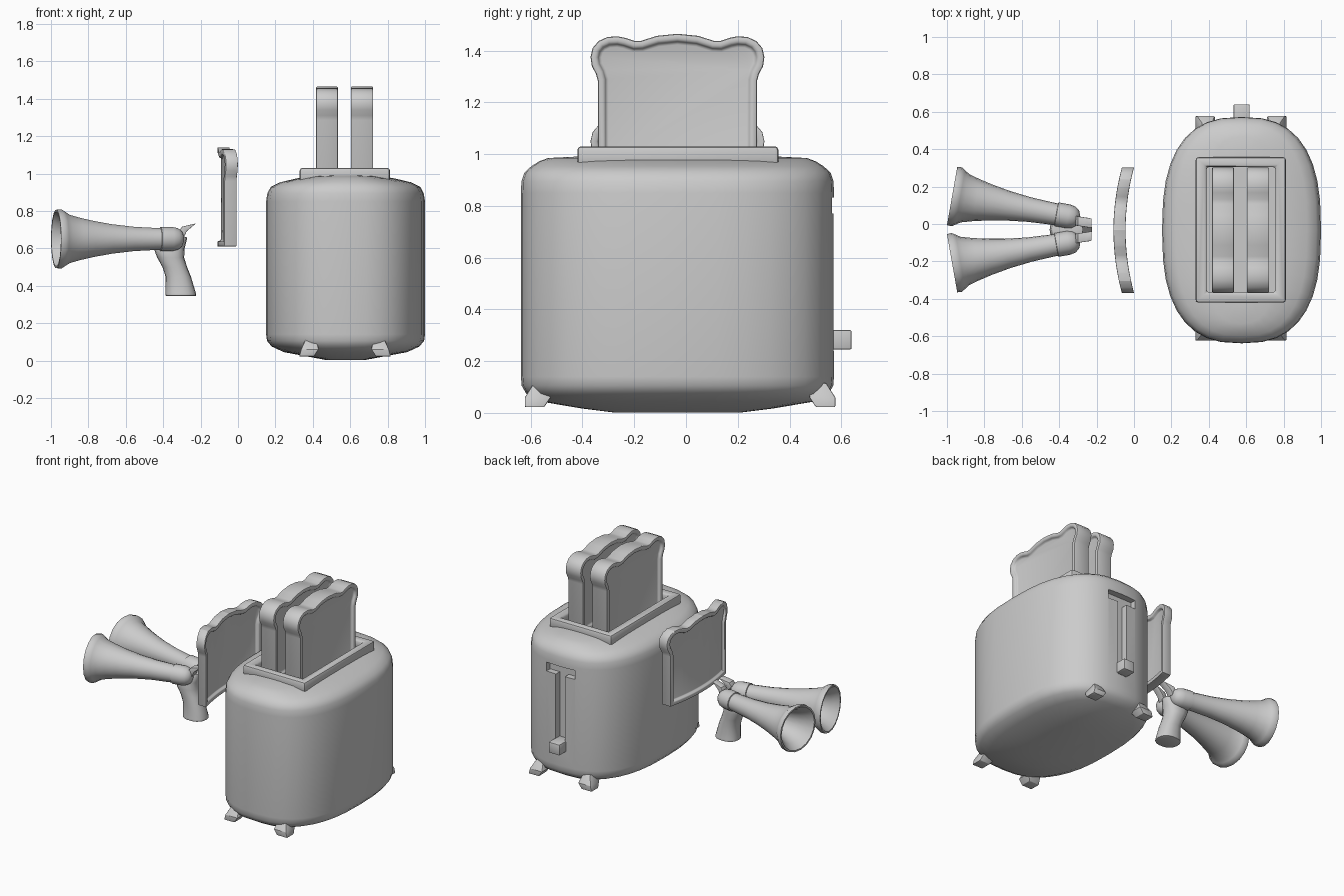
import bpy, bmesh
from math import sin, cos, pi, radians
from mathutils import Vector

if "Cube" in bpy.data.objects:
    bpy.data.objects.remove(bpy.data.objects["Cube"])

CX, CY = 0.575, -0.033


def finish(bm, name, bevel=0, cutters=(), angle=35):
    bmesh.ops.recalc_face_normals(bm, faces=bm.faces)
    me = bpy.data.meshes.new(name)
    bm.to_mesh(me)
    bm.free()
    ob = bpy.data.objects.new(name, me)
    bpy.context.collection.objects.link(ob)
    bpy.context.view_layer.objects.active = ob
    for c in cutters:
        m = ob.modifiers.new("cut", 'BOOLEAN')
        m.object, m.operation, m.solver = c, 'DIFFERENCE', 'EXACT'
        bpy.ops.object.modifier_apply(modifier=m.name)
    if bevel:
        m = ob.modifiers.new("bevel", 'BEVEL')
        m.width, m.segments, m.limit_method = bevel, 2, 'ANGLE'
        m.angle_limit = radians(50)
        bpy.ops.object.modifier_apply(modifier=m.name)
    bpy.ops.object.select_all(action='DESELECT')
    ob.select_set(True)
    bpy.ops.object.shade_smooth_by_angle(angle=radians(angle))
    return ob


def loft(rings):
    """Skin a list of equal-length point rings and cap both ends."""
    bm = bmesh.new()
    vs = [[bm.verts.new(p) for p in r] for r in rings]
    for a, b in zip(vs, vs[1:]):
        for i in range(len(a)):
            j = (i + 1) % len(a)
            bm.faces.new((a[i], a[j], b[j], b[i]))
    caps = [bm.faces.new(vs[0][::-1]), bm.faces.new(vs[-1])]
    return bm, caps


def box(x0, x1, y0, y1, z0, z1):
    return loft([[(x0, y0, z), (x1, y0, z), (x1, y1, z), (x0, y1, z)] for z in (z0, z1)])[0]


def oval(cx, cy, rx, ry, z, n, power=2.0):
    def f(t):
        return (1 if t > 0 else -1) * abs(t) ** (2 / power)
    return [(cx + rx * f(cos(2 * pi * i / n)), cy + ry * f(sin(2 * pi * i / n)), z)
            for i in range(n)]


# Cutters: bread opening and T-shaped lever slot
opening = finish(box(0.388, 0.756, -0.365, 0.305, 0.935, 1.3), "opening_cutter")
slot_stem = finish(box(CX - 0.035, CX + 0.035, 0.525, 0.7, 0.24, 0.80), "slot_stem_cutter")
slot_bar = finish(box(CX - 0.11, CX + 0.11, 0.525, 0.7, 0.77, 0.832), "slot_bar_cutter")

# Toaster body
levels = [(.10, .25, .002), (.18, .37, .017), (.33, .535, .045), (.395, .585, .075),
          (.42, .602, .105), (.425, .605, .14), (.425, .605, .85), (.418, .603, .895),
          (.40, .592, .928), (.35, .565, .953), (.27, .535, .972), (.20, .50, .985),
          (.10, .40, .99)]
bm, _ = loft([oval(CX, CY, a, b, z, 36, 2.6) for a, b, z in levels])
finish(bm, "toaster_body", cutters=(opening, slot_stem, slot_bar), angle=40)

# Collar round the opening
finish(box(0.33, 0.812, -0.42, 0.357, 0.955, 1.03), "collar", bevel=0.014, cutters=(opening,))
for c in (opening, slot_stem, slot_bar):
    c.hide_render = True
    c.hide_set(True)

# Lever
finish(box(CX - 0.043, CX + 0.043, 0.52, 0.64, 0.245, 0.32), "lever", bevel=0.006)

# Splayed feet
for sx, side in ((-1, "left"), (1, "right")):
    for sy, end in ((-1, "front"), (1, "back")):
        rings = []
        for x0, x1, y0, y1, z in ((.165, .245, .525, .60, .022), (.14, .235, .50, .60, .06),
                                  (.155, .21, .50, .565, .115)):
            rings.append([(CX - 0.003 + sx * x, CY + 0.01 + sy * y, z)
                          for x, y in ((x0, y0), (x1, y0), (x1, y1), (x0, y1))])
        finish(loft(rings)[0], f"{end}_{side}_foot", bevel=0.005, angle=25)

# Bread slices: outline, crust border and recessed crumb
HALF = [(.308, 0), (.308, .35), (.315, .375), (.331, .405), (.336, .44), (.328, .475),
        (.305, .502), (.27, .518), (.23, .52), (.20, .514), (.165, .502), (.14, .503),
        (.08, .522)]
OUTLINE = HALF + [(0, .53)] + [(-u, v) for u, v in reversed(HALF)]


def bread(name, x0, x1, z, bend=0.0):
    bm, caps = loft([[(x, u, z + v) for u, v in OUTLINE] for x in (x0, x1)])
    bmesh.ops.recalc_face_normals(bm, faces=bm.faces)
    bmesh.ops.inset_individual(bm, faces=caps, thickness=0.026, use_even_offset=True)
    bmesh.ops.inset_individual(bm, faces=caps, thickness=0.008, depth=-0.018,
                               use_even_offset=True)
    if bend:
        for i in range(-6, 7):
            bmesh.ops.bisect_plane(bm, geom=bm.verts[:] + bm.edges[:] + bm.faces[:],
                                   plane_co=(0, i * 0.045, 0), plane_no=(0, 1, 0))
    for v in bm.verts:
        v.co.x += bend * (v.co.y / 0.335) ** 2
        v.co.y += CY
    finish(bm, name, bevel=0.008)


bread("bread_slice_left", 0.417, 0.535, 0.935)
bread("bread_slice_right", 0.603, 0.723, 0.935)
bread("curved_bread_slice", -0.11, -0.045, 0.61, bend=0.045)

# Paired horn barrels: hollow bell flaring from a collared breech
PROFILE = [(.28, .03), (.20, .065), (.10, .095), (.05, .115), (.012, .14), (0, .147),
           (0, .158), (.025, .16), (.045, .147), (.07, .131), (.13, .114), (.20, .098),
           (.30, .080), (.42, .066), (.55, .059), (.565, .059), (.567, .065), (.63, .065),
           (.66, .058), (.682, .042), (.692, .018)]
for s, side in ((1, "back"), (-1, "front")):
    a = radians(10)
    axis = Vector((cos(a), -s * sin(a), 0))
    across = Vector((sin(a), s * cos(a), 0))
    bell = Vector((-0.35, -0.03 + s * 0.07, 0.65)) - axis * 0.632
    rings = [[bell + axis * d + across * (r * cos(2 * pi * k / 18))
              + Vector((0, 0, r * sin(2 * pi * k / 18))) for k in range(18)]
             for d, r in PROFILE]
    finish(loft(rings)[0], f"{side}_horn", angle=40)

    # Curved hammer behind each barrel
    side_profile = [(-.315, .69), (-.29, .655), (-.275, .69), (-.225, .733), (-.265, .724),
                    (-.30, .715)]
    rings = [[(x, -0.03 + s * (o - 0.15 * (x + 0.28)), z) for x, z in side_profile]
             for o in (0.017, 0.068)]
    finish(loft(rings)[0], f"{side}_hammer", bevel=0.003)

# Curved grip
GRIP = [(-.355, .085, .05, .66), (-.368, .083, .072, .60), (-.36, .072, .07, .55),
        (-.338, .066, .066, .50), (-.32, .068, .065, .45), (-.312, .075, .067, .40),
        (-.306, .081, .07, .36), (-.306, .083, .072, .345)]
finish(loft([oval(x, -0.03, rx, ry, z, 18, 2.3) for x, rx, ry, z in GRIP])[0], "grip",
       bevel=0.006, angle=40)
